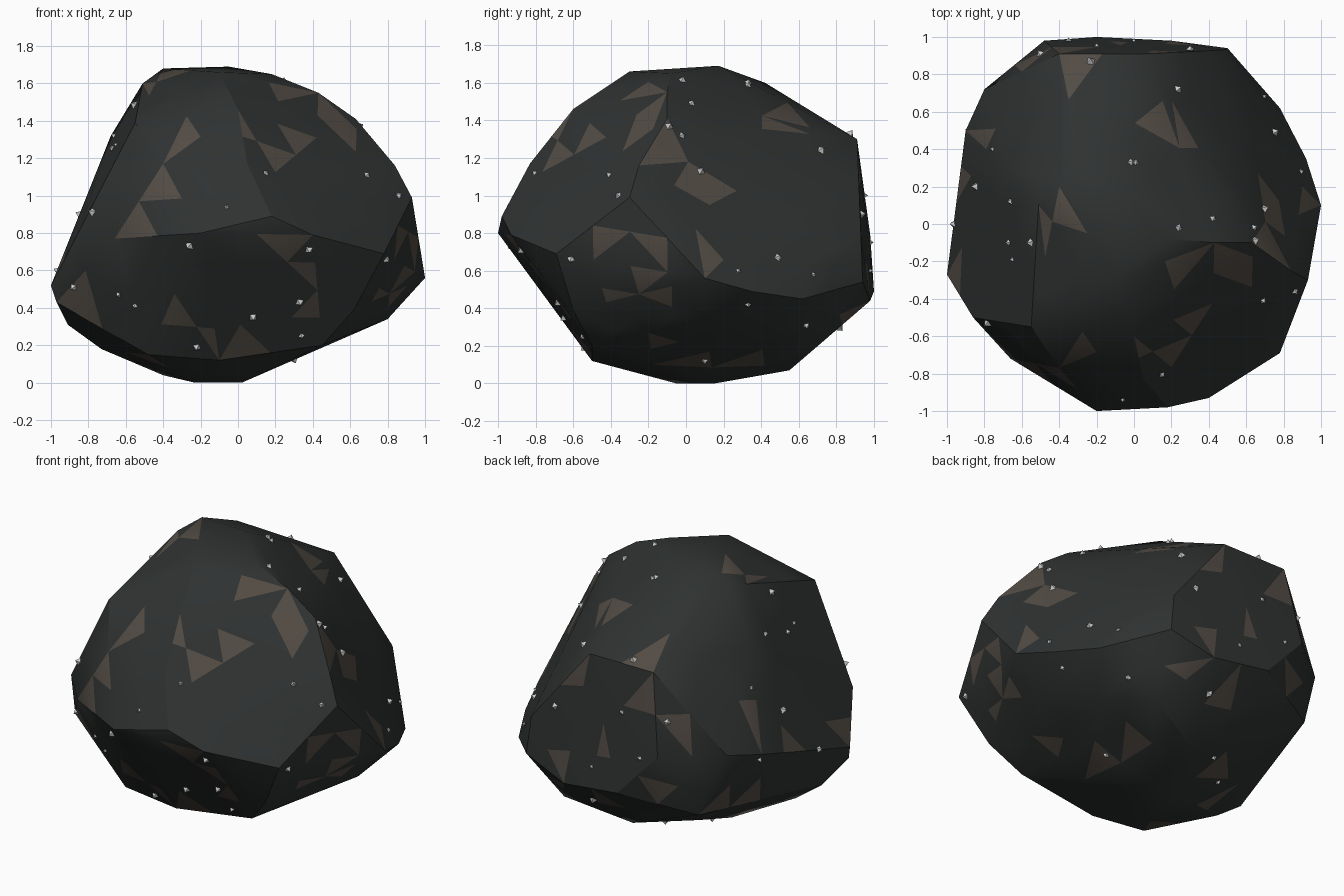
import bpy, bmesh, math, random
from mathutils import Vector, Matrix
from mathutils.bvhtree import BVHTree

if "Cube" in bpy.data.objects:
    bpy.data.objects.remove(bpy.data.objects["Cube"])

random.seed(4)


def material(name, rgb):
    m = bpy.data.materials.new(name)
    m.diffuse_color = (*rgb, 1)
    m.use_nodes = True
    m.node_tree.nodes["Principled BSDF"].inputs["Base Color"].default_value = m.diffuse_color
    return m


STONE = material("dark_stone", (0.029, 0.032, 0.032))
BROWN = material("brown_stone", (0.085, 0.071, 0.058))
SILVER = material("silver", (0.55, 0.56, 0.58))

# Corner points of the rock's main facets
corners = [
    (-.4, .2, 1.69), (-.05, .17, 1.70), (.18, -.08, 1.66), (-.1, -.3, 1.67), (.43, -.1, 1.56),
    (.63, -.1, 1.42), (.84, -.25, 1.17), (.93, -.3, 1.0), (1.0, .1, .57), (.92, .35, .5),
    (.78, .62, .46), (.5, .94, .55), (.47, .93, .8), (.06, .91, 1.31), (-.4, .91, 1.31),
    (-.3, .42, 1.61), (-.51, .1, 1.61), (-.55, -.55, 1.4), (-.4, -.77, 1.18), (-.68, .3, 1.33),
    (-.86, -.5, .8), (-1.0, -.27, .53), (-.97, -.3, .44), (-.66, -.72, .78), (-.2, -1.0, .81),
    (.18, -.98, .9), (.4, -.93, .8), (.78, -.69, .7), (.05, -.83, 1.18), (0, -.6, 1.47),
    (-.9, .5, .75), (-.8, .72, .8), (-.48, .98, .8), (-.2, 1.0, .5), (.2, .98, .45),
    (-.65, .8, .4), (-.23, -.05, .01), (.02, .15, .01), (-.5, .57, .24), (-.4, .1, .05),
    (0, .55, .08), (.8, .1, .35), (.62, -.6, .4), (.45, -.5, .21), (-.1, -.5, .13),
    (-.48, -.48, .16), (-.73, -.1, .19), (-.91, -.1, .32), (.4, .69, .2)]

# Rock: hull of the corners, its facets split into smaller triangles
rock = bmesh.new()
for p in corners:
    rock.verts.new(p)
inside = bmesh.ops.convex_hull(rock, input=rock.verts)["geom_interior"]
bmesh.ops.delete(rock, geom=[v for v in rock.verts if not v.link_faces])
for limit in (.7, .36):
    long_edges = [e for e in rock.edges if e.calc_length() > limit]
    bmesh.ops.subdivide_edges(rock, edges=long_edges, cuts=1, use_grid_fill=True)
    bmesh.ops.triangulate(rock, faces=rock.faces[:])
bmesh.ops.recalc_face_normals(rock, faces=rock.faces)
rock.normal_update()
rock.faces.ensure_lookup_table()
low = min(v.co.z for v in rock.verts)
bmesh.ops.translate(rock, verts=rock.verts, vec=(0, 0, -low))
surface = BVHTree.FromBMesh(rock)

# Maps from a flat view position to a ray start and direction
views = {
    "front": lambda a, b: ((a, -3, b), (0, 1, 0)),
    "right": lambda a, b: ((3, a, b), (-1, 0, 0)),
    "top": lambda a, b: ((a, b, 4), (0, 0, -1)),
    "back": lambda a, b: ((a, 3, b), (0, -1, 0)),
    "left": lambda a, b: ((-3, a, b), (1, 0, 0)),
    "bottom": lambda a, b: ((a, b, -3), (0, 0, 1)),
}


def hit(view, a, b):
    o, d = (Vector(c) for c in views[view](a, b))
    p, n, f, _ = surface.ray_cast(o, d)
    if p is None or abs(n.dot(d)) < .3:
        return None
    return p, n, f


# Brown patches: single triangles of the rock
patches = {
    "front": [(-.35, 1.25), (.05, 1.32), (.2, 1.24), (.34, 1.25), (.17, 1.6), (.58, 1.38), (.63, 1.25),
              (-.5, .9), (-.4, 1.0), (-.78, 1.0), (.13, .78), (.85, .75), (.4, .53), (.35, .37),
              (-.33, .4), (-.15, .25), (0, .15), (-.88, .42), (.93, .6)],
    "right": [(-.2, 1.6), (-.3, 1.3), (-.15, 1.2), (0, 1.1), (.18, 1.07), (-.45, .82),
              (-.15, .65), (.1, .63), (-.1, .5), (-.4, .45), (.05, .15), (.6, 1.4), (.83, 1.23), (.85, .38)],
    "top": [(-.35, .68), (-.38, .1), (-.48, -.12), (.25, .55), (-.48, .87), (-.62, .72), (-.8, .5)],
    "back": [(.3, 1.05), (.1, 1.15), (-.3, 1.15), (-.1, .8), (.25, .6), (-.4, .6), (0, .35), (-.6, .9)],
    "left": [(.5, .95), (.3, .7), (-.2, .7), (.65, .55), (.6, 1.2), (.4, .45)],
    "bottom": [(.3, .3), (-.3, .4), (-.4, -.3), (-.6, .2), (.55, -.1)],
}
size_limit = .045
for view, spots in patches.items():
    for a, b in spots:
        h = hit(view, a, b)
        if h and rock.faces[h[2]].calc_area() < size_limit:
            rock.faces[h[2]].material_index = 1

# Crystals: little octahedra half sunk in the surface
crystals = bmesh.new()


def crystal(point, normal, r):
    turn = normal.to_track_quat('Z', 'Y').to_matrix().to_4x4()
    m = Matrix.Translation(point) @ turn @ Matrix.Rotation(random.uniform(0, 3), 4, 'Z')
    for z in (1, -1):
        bmesh.ops.create_cone(crystals, segments=4, radius1=r, radius2=0, depth=r * 1.1,
                              matrix=m @ Matrix.Diagonal((1, 1, z, 1)) @ Matrix.Translation((0, 0, r * .55)))


gems = {
    "front": [(.15, 1.12), (.69, 1.11), (-.06, .94), (-.26, .73), (.38, .71), (.79, .66),
              (-.64, .47), (-.55, .41), (.08, .35), (.33, .43), (.34, .25), (-.22, .19), (-.23, .07),
              (-.78, .91), (-.88, .51)],
    "right": [(.03, 1.49), (-.02, 1.32), (-.09, 1.37), (.33, 1.6), (.55, 1.51), (.72, 1.24), (.08, 1.13),
              (-.36, 1.0), (-.61, .66), (.28, .6), (.49, .67), (.68, .58), (.33, .42), (.64, .31), (-.54, .24)],
    "top": [(-.23, .87), (.01, .33), (.24, -.02), (-.66, .12), (-.67, -.1), (-.55, -.1), (-.65, -.19)],
    "back": [(.3, .9), (-.2, 1.0), (-.35, .75), (0, .6), (.1, .3), (-.5, 1.0)],
    "left": [(.4, 1.1), (.2, .9), (.5, .7), (0, .6)],
    "bottom": [(-.4, .3), (.3, .1), (-.2, .5)],
}
for view, spots in gems.items():
    for a, b in spots:
        h = hit(view, a, b)
        if h:
            crystal(h[0], h[1], random.uniform(.014, .026))
bmesh.ops.recalc_face_normals(crystals, faces=crystals.faces)


def add_object(name, bm, mats):
    me = bpy.data.meshes.new(name)
    bm.to_mesh(me)
    ob = bpy.data.objects.new(name, me)
    bpy.context.collection.objects.link(ob)
    for m in mats:
        me.materials.append(m)
    return ob


body = add_object("rock_body", rock, [STONE, BROWN])
add_object("crystals", crystals, [SILVER])
bpy.context.view_layer.objects.active = body
body.select_set(True)
bpy.ops.object.shade_smooth_by_angle(angle=math.radians(28))
